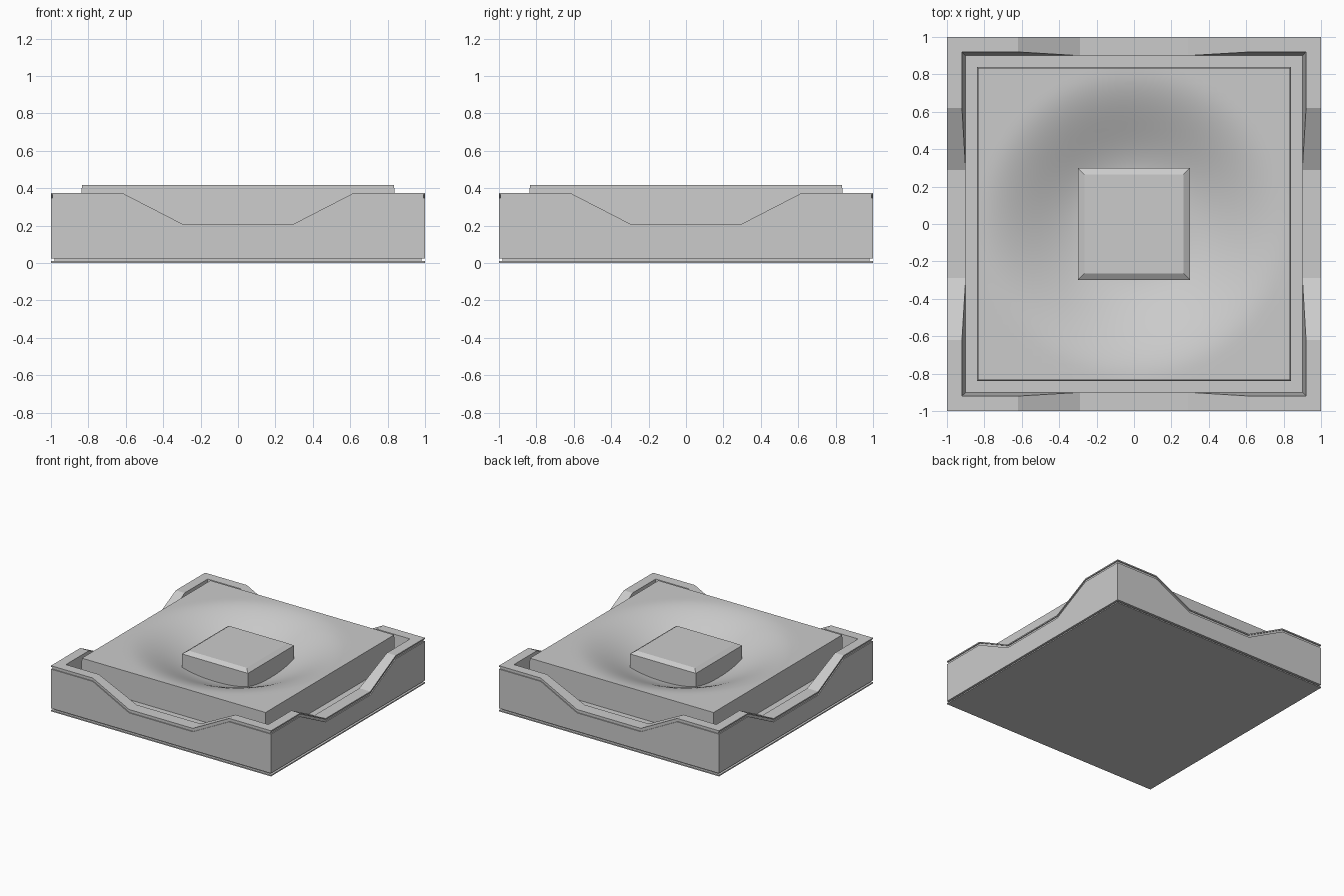
import bpy, bmesh

if "Cube" in bpy.data.objects:
    bpy.data.objects.remove(bpy.data.objects["Cube"])


def finish(name, bm, smooth=False):
    bmesh.ops.recalc_face_normals(bm, faces=bm.faces)
    me = bpy.data.meshes.new(name)
    bm.to_mesh(me)
    bm.free()
    ob = bpy.data.objects.new(name, me)
    bpy.context.collection.objects.link(ob)
    if smooth:
        bpy.ops.object.select_all(action='DESELECT')
        ob.select_set(True)
        bpy.context.view_layer.objects.active = ob
        bpy.ops.object.shade_smooth_by_angle(angle=0.6)
    return ob


def bridge(bm, a, b):
    n = len(a)
    for i in range(n):
        bm.faces.new((a[i], a[(i + 1) % n], b[(i + 1) % n], b[i]))


# Tray: perimeter of four sides, each dipping in the middle
HIGH, LOW = 0.375, 0.205
SIDE = [(-1.0, HIGH), (-0.62, HIGH), (-0.29, LOW), (0.29, LOW), (0.62, HIGH)]


def ring(bm, size_at, z_at):
    verts = []
    for k in range(4):
        for t, h in SIDE:
            s = size_at(h)
            x, y = (t * s if abs(t) == 1 else t), -s
            for _ in range(k):
                x, y = -y, x
            verts.append(bm.verts.new((x, y, z_at(h))))
    return verts


bm = bmesh.new()
loops = []
# Foot plate and shadow groove
for s, z in [(1, 0), (1, 0.01), (0.98, 0.01), (0.98, 0.025), (1, 0.025)]:
    loops.append(ring(bm, lambda h: s, lambda h: z))
# Wall, lip groove and lip following the dips
for s, dz in [(1, 0.028), (0.992, 0.028), (0.992, 0.01), (1, 0.01), (1, 0)]:
    loops.append(ring(bm, lambda h: s, lambda h: h - dz))
# Slightly tapered inner wall and channel floor
loops.append(ring(bm, lambda h: 0.9 + 0.02 * (h - LOW) / (HIGH - LOW), lambda h: h))
loops.append(ring(bm, lambda h: 0.9, lambda h: 0.195))
for a, b in zip(loops, loops[1:]):
    bridge(bm, a, b)
bm.faces.new(loops[0])
bm.faces.new(loops[-1])
finish("tray", bm)

# Cushion: dished smooth top with straight sides
bm = bmesh.new()
bmesh.ops.create_grid(bm, x_segments=40, y_segments=40, size=0.835)
for v in bm.verts:
    r = (v.co.x ** 2 + v.co.y ** 2) ** 0.5
    t = min(max((0.83 - r) / 0.6, 0), 1)
    v.co.z = 0.418 - 0.18 * t * t * (3 - 2 * t)
edges = [e for e in bm.edges if e.is_boundary]
new = bmesh.ops.extrude_edge_only(bm, edges=edges)["geom"]
for v in new:
    if isinstance(v, bmesh.types.BMVert):
        v.co.x *= 0.84 / 0.835
        v.co.y *= 0.84 / 0.835
        v.co.z = 0.19
finish("cushion", bm, smooth=True)

# Central chamfered button
bm = bmesh.new()
rows = []
for s, z in [(0.3, 0.2), (0.3, 0.392), (0.265, 0.415)]:
    rows.append([bm.verts.new((x * s, y * s, z))
                 for x, y in [(-1, -1), (1, -1), (1, 1), (-1, 1)]])
for a, b in zip(rows, rows[1:]):
    bridge(bm, a, b)
bm.faces.new(rows[0])
bm.faces.new(rows[-1])
finish("button", bm)
